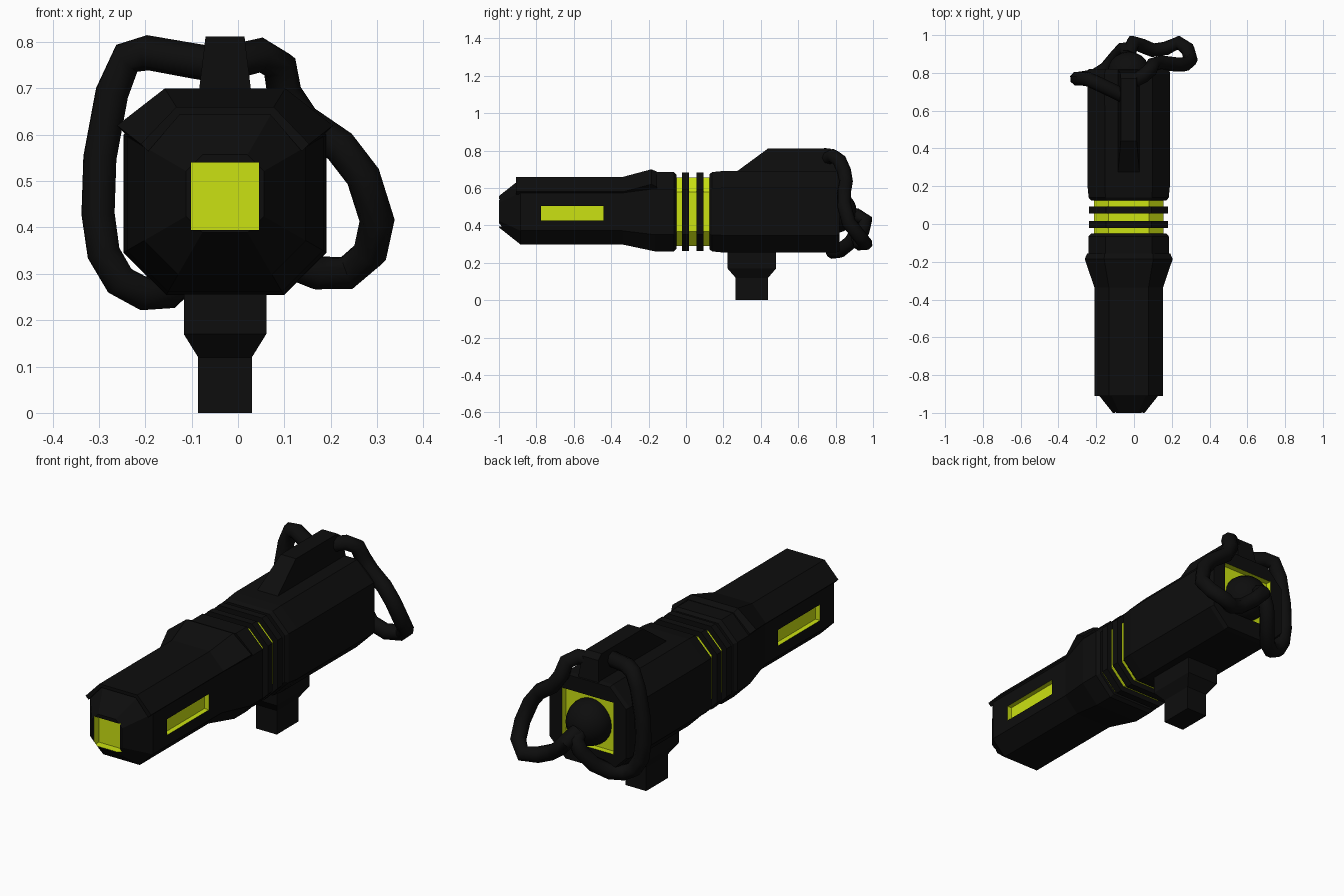
import bpy, bmesh, math
from mathutils import Vector

if "Cube" in bpy.data.objects:
    bpy.data.objects.remove(bpy.data.objects["Cube"])

CX, CZ = -0.028, 0.473          # long axis of the tool


def material(name, colour):
    m = bpy.data.materials.new(name)
    m.diffuse_color = colour
    m.use_nodes = True
    m.node_tree.nodes["Principled BSDF"].inputs["Base Color"].default_value = m.diffuse_color
    return m


BLACK = material("black", (0.004, 0.004, 0.004, 1))
LIME = material("lime", (0.60, 0.76, 0.006, 1))


def loft(name, rings, mat):
    """Closed, capped skin through rings of equal point count."""
    bm = bmesh.new()
    rows = [[bm.verts.new(p) for p in ring] for ring in rings]
    n = len(rows[0])
    for a, b in zip(rows, rows[1:]):
        for i in range(n):
            j = (i + 1) % n
            bm.faces.new((a[i], a[j], b[j], b[i]))
    bm.faces.new(rows[0])
    bm.faces.new(rows[-1])
    bmesh.ops.recalc_face_normals(bm, faces=bm.faces)
    me = bpy.data.meshes.new(name)
    bm.to_mesh(me)
    bm.free()
    me.materials.append(mat)
    ob = bpy.data.objects.new(name, me)
    bpy.context.collection.objects.link(ob)
    return ob


def octagon(y, h, cut=0.42):
    c = h * (1 - cut)
    pts = [(h, -c), (h, c), (c, h), (-c, h), (-h, c), (-h, -c), (-c, -h), (c, -h)]
    return [(CX + x, y, CZ + z) for x, z in pts]


def octagon_tube(name, stations, mat):
    return loft(name, [octagon(y, h) for y, h in stations], mat)


def rect(x0, x1, y0, y1, z):
    return [(x0, y0, z), (x1, y0, z), (x1, y1, z), (x0, y1, z)]


def recess(target, x, y, z):
    """Sink a lime-lined box shaped pocket into the target."""
    cutter = loft("pocket_cutter", [rect(*x, *y, z[0]), rect(*x, *y, z[1])], LIME)
    cutter.hide_render = True
    mod = target.modifiers.new("pocket", 'BOOLEAN')
    mod.operation, mod.object, mod.solver = 'DIFFERENCE', cutter, 'EXACT'
    mod.material_mode = 'TRANSFER'
    bpy.context.view_layer.objects.active = target
    bpy.ops.object.modifier_apply(modifier=mod.name)
    bpy.data.objects.remove(cutter)


# Front barrel with muzzle window and side windows
barrel = octagon_tube("barrel", [(-1, .084), (-.885, .175), (-.34, .175), (-.165, .212),
                                 (-.065, .212), (-.05, .198)], BLACK)
recess(barrel, (CX - .073, CX + .073), (-1.1, -.96), (.395, .54))
for s in (-1, 1):
    recess(barrel, sorted((CX + s * .15, CX + s * .3)), (-.775, -.44), (.425, .505))


# Armour shell over the top three faces of the barrel
def shell_section(y, w, edge, top, flat, t=.016):
    outer = [(-w, edge), (-flat, top), (flat, top), (w, edge)]
    inner = [(w - t, edge - t), (flat - t / 2, top - t), (-flat + t / 2, top - t), (-w + t, edge - t)]
    return [(CX + x, y, z) for x, z in outer + inner]


loft("top_shell", [shell_section(-.91, .182, .58, .66, .105),
                   shell_section(-.335, .182, .58, .66, .105),
                   shell_section(-.185, .233, .62, .70, .13, .03),
                   shell_section(-.155, .219, .605, .687, .128, .03)], BLACK)

# Glowing neck with two black bands
octagon_tube("neck", [(-.06, .183), (.135, .183)], LIME)
for i, y in enumerate((-.022, .056)):
    octagon_tube(f"neck_band_{i + 1}", [(y, .209), (y + .037, .209)], BLACK)

# Rear housing with a lime pocket and round cap
housing = octagon_tube("rear_housing", [(.125, .2), (.14, .212), (.20, .218), (.80, .219),
                                        (.82, .212)], BLACK)
recess(housing, (CX - .143, CX + .143), (.79, .9), (.352, .612))
bpy.ops.mesh.primitive_uv_sphere_add(segments=20, ring_count=12, radius=.113,
                                     location=(CX, .80, CZ))
cap = bpy.context.object
cap.name = "rear_cap"
cap.data.materials.append(BLACK)
bpy.ops.object.shade_smooth()

# Raised spine on top of the housing
spine_profile = [(.26, .68), (.44, .812), (.77, .812), (.80, .79), (.815, .68)]
sides = []
for s in (-1, 1):
    sides.append([(CX + s * (.058 - .016 * (z - .68) / .132), y, z) for y, z in spine_profile])
loft("spine", sides, BLACK)

# Grip stub underneath
loft("grip", [rect(CX - wx, CX + wx, .352 - wy, .352 + wy, z)
              for z, wx, wy in ((0, .058, .087), (.12, .058, .087),
                                (.17, .089, .13), (.30, .089, .13))], BLACK)


# Hoses from the spine round to the rear cap
def hose(name, points, radius=.038):
    cu = bpy.data.curves.new(name, 'CURVE')
    cu.dimensions = '3D'
    cu.bevel_depth, cu.bevel_resolution, cu.use_fill_caps = radius, 2, True
    sp = cu.splines.new('POLY')
    sp.points.add(len(points) - 1)
    for p, co in zip(sp.points, points):
        p.co = (*co, 1)
    ob = bpy.data.objects.new(name, cu)
    bpy.context.collection.objects.link(ob)
    cu.materials.append(BLACK)
    bpy.ops.object.select_all(action='DESELECT')
    ob.select_set(True)
    bpy.context.view_layer.objects.active = ob
    bpy.ops.object.convert(target='MESH')
    bpy.ops.object.shade_smooth_by_angle(angle=math.radians(50))


hose("left_hose", [(-.04, .67, .75), (-.10, .70, .76), (-.195, .745, .777), (-.24, .765, .765),
                   (-.272, .77, .69), (-.298, .77, .55), (-.302, .77, .43), (-.29, .77, .345),
                   (-.255, .775, .285), (-.205, .785, .258), (-.15, .82, .262),
                   (-.10, .88, .31), (-.06, .925, .38), (-.04, .93, .43), (CX, .88, .46)])
hose("right_hose", [(-.02, .75, .755), (.05, .785, .772), (.09, .82, .748), (.10, .845, .69),
                    (.14, .855, .63), (.22, .845, .575), (.27, .845, .51), (.30, .87, .415),
                    (.285, .925, .345), (.235, .96, .302), (.17, .93, .302), (.10, .92, .33),
                    (.04, .945, .375), (-.005, .962, .425), (CX, .90, .46)])
